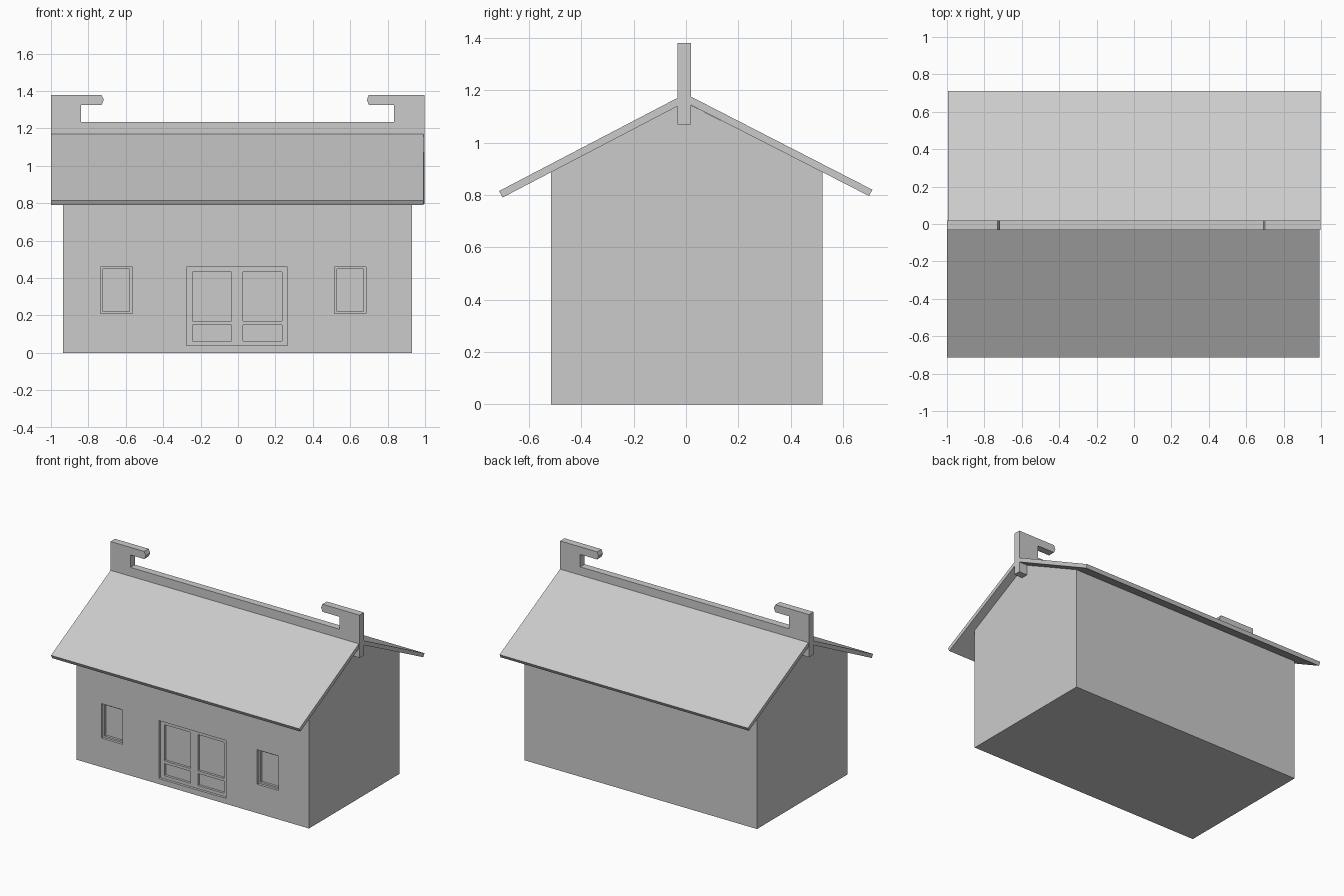
import bpy, bmesh

if "Cube" in bpy.data.objects:
    bpy.data.objects.remove(bpy.data.objects["Cube"])


def finish(name, bm):
    bmesh.ops.recalc_face_normals(bm, faces=bm.faces)
    mesh = bpy.data.meshes.new(name)
    bm.to_mesh(mesh)
    bm.free()
    obj = bpy.data.objects.new(name, mesh)
    bpy.context.collection.objects.link(obj)
    return obj


def extrude_profile(name, points, axis, start, end):
    """Prism from a 2D outline: axis 'x' takes (y, z), axis 'y' takes (x, z)."""
    bm = bmesh.new()
    place = (lambda p: (start, *p)) if axis == 'x' else (lambda p: (p[0], start, p[1]))
    face = bm.faces.new([bm.verts.new(place(p)) for p in points])
    moved = bmesh.ops.extrude_face_region(bm, geom=[face], use_keep_orig=True)['geom']
    offset = (end - start, 0, 0) if axis == 'x' else (0, end - start, 0)
    bmesh.ops.translate(bm, vec=offset, verts=[v for v in moved if isinstance(v, bmesh.types.BMVert)])
    return finish(name, bm)


def box_cutter(name, rects, depth_y):
    """Hidden boxes (x0, x1, z0, z1) reaching from in front of the wall to depth_y."""
    bm = bmesh.new()
    for x0, x1, z0, z1 in rects:
        verts = bmesh.ops.create_cube(bm, size=1)['verts']
        bmesh.ops.scale(bm, vec=(x1 - x0, depth_y + 0.6, z1 - z0), verts=verts)
        bmesh.ops.translate(bm, vec=((x0 + x1) / 2, (depth_y - 0.6) / 2, (z0 + z1) / 2), verts=verts)
    obj = finish(name, bm)
    obj.hide_render = True
    obj.display_type = 'WIRE'
    return obj


# House walls with gables
walls = extrude_profile(
    "house_walls",
    [(-0.515, 0), (0.522, 0), (0.522, 0.888), (0.02, 1.142), (-0.03, 1.142), (-0.515, 0.888)],
    'x', -0.935, 0.93)

# Recessed windows and double door
windows = [(-0.735, -0.565, 0.21, 0.46), (0.515, 0.685, 0.21, 0.46)]
openings = windows + [(-0.275, 0.265, 0.04, 0.46)]
panes = [(a + 0.014, b - 0.014, c + 0.012, d - 0.012) for a, b, c, d in windows]
for x in (-0.243, 0.027):
    panes += [(x, x + 0.208, 0.17, 0.432), (x, x + 0.208, 0.063, 0.15)]

for cutter in (box_cutter("opening_cutter", openings, -0.497),
               box_cutter("pane_cutter", panes, -0.48)):
    mod = walls.modifiers.new(cutter.name, 'BOOLEAN')
    mod.operation = 'DIFFERENCE'
    mod.solver = 'EXACT'
    mod.object = cutter

# Sloping roof slabs
extrude_profile("roof_front", [(-0.03, 1.172), (-0.714, 0.815), (-0.701, 0.79), (-0.03, 1.14)],
                'x', -1.0, 0.992)
extrude_profile("roof_back", [(0.018, 1.176), (0.712, 0.82), (0.699, 0.796), (0.018, 1.144)],
                'x', -0.995, 0.997)

# Ridge board with an inward hook at each end
left_hook = [(-1.0, 1.07), (-1.0, 1.38), (-0.73, 1.38), (-0.717, 1.353), (-0.73, 1.325),
             (-0.84, 1.325), (-0.84, 1.235)]
right_hook = [(0.835, 1.235), (0.835, 1.325), (0.7, 1.325), (0.689, 1.353), (0.7, 1.38),
              (0.997, 1.38), (0.997, 1.07)]
extrude_profile("ridge_board", left_hook + right_hook, 'y', -0.032, 0.019)
